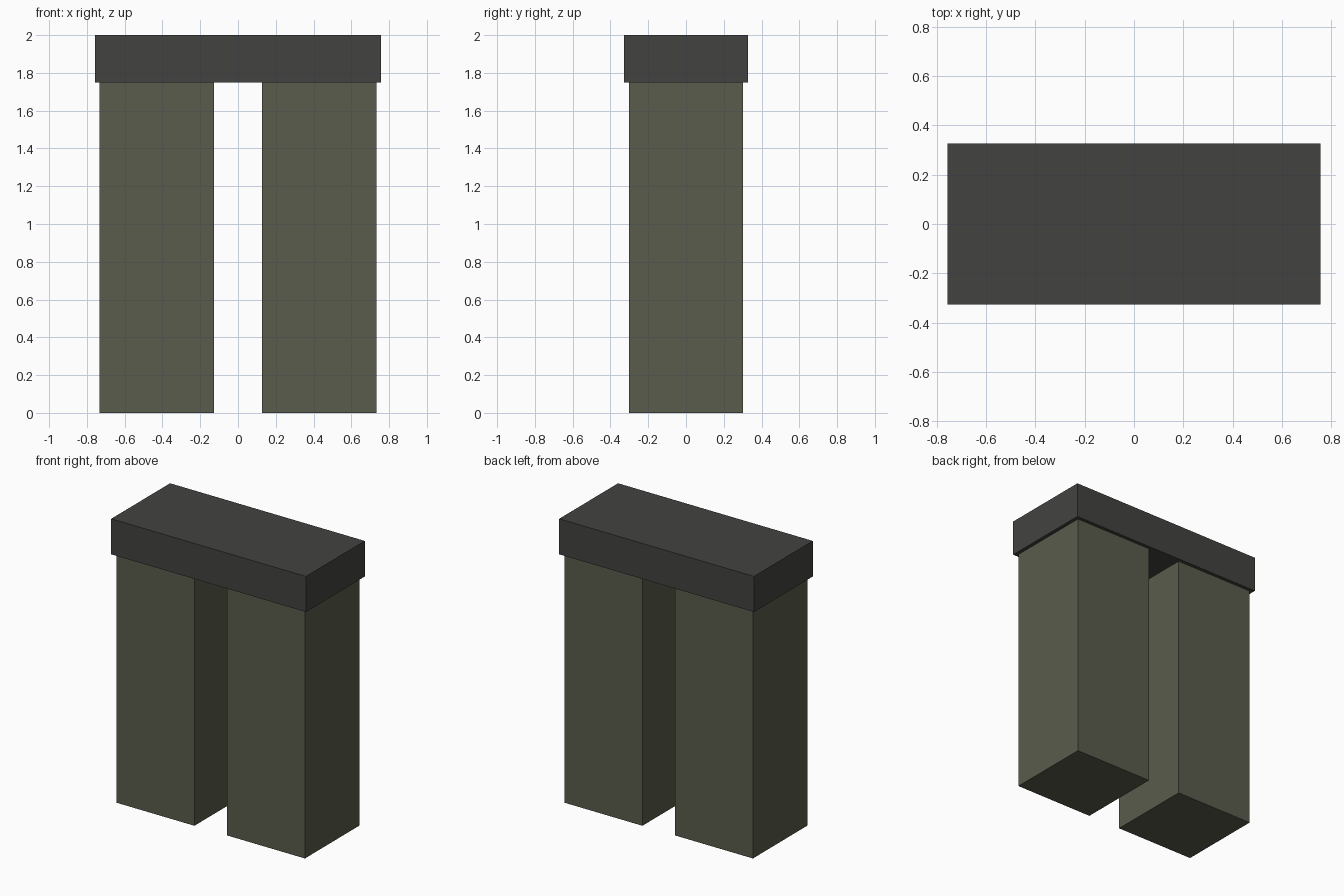
import bpy

if "Cube" in bpy.data.objects:
    bpy.data.objects.remove(bpy.data.objects["Cube"])


def material(name, color):
    mat = bpy.data.materials.new(name)
    mat.diffuse_color = (*color, 1.0)
    mat.use_nodes = True
    mat.node_tree.nodes["Principled BSDF"].inputs["Base Color"].default_value = mat.diffuse_color
    return mat


def box(name, center, size, mat):
    bpy.ops.mesh.primitive_cube_add(size=1, location=center)
    obj = bpy.context.object
    obj.name = name
    obj.scale = size
    bpy.ops.object.transform_apply(location=False, rotation=False, scale=True)
    obj.data.materials.append(mat)
    return obj


stone = material("olive_stone", (0.10, 0.107, 0.072))
dark = material("dark_stone", (0.055, 0.056, 0.053))

LEG_HEIGHT = 1.75

# Two upright pillars
for side, x in (("left", -0.43), ("right", 0.43)):
    box(f"{side}_pillar", (x, 0, LEG_HEIGHT / 2), (0.606, 0.606, LEG_HEIGHT), stone)

# Lintel slab resting across the pillars
box("lintel", (0, 0, (LEG_HEIGHT + 2) / 2), (1.516, 0.654, 2 - LEG_HEIGHT), dark)
